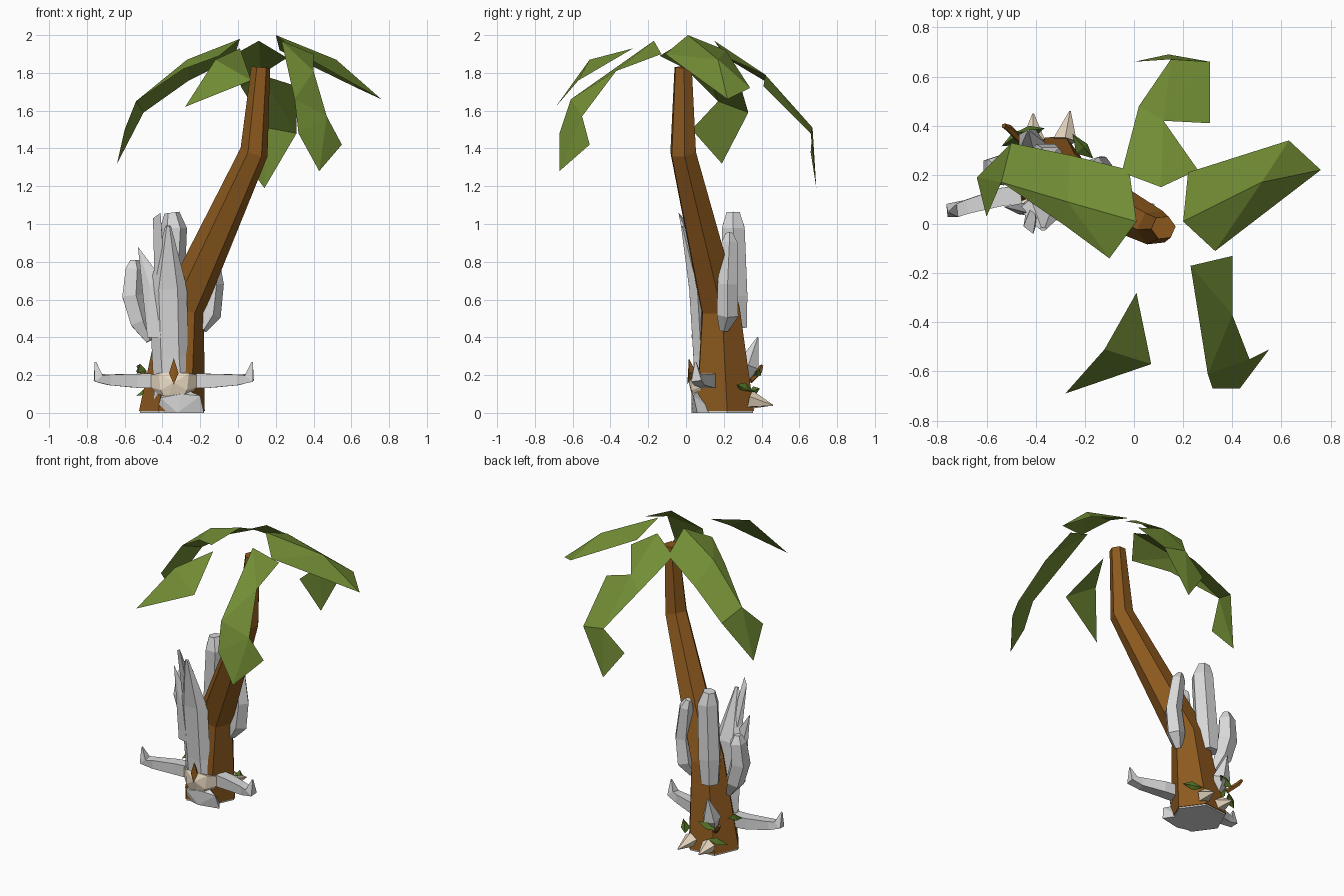
import bpy, bmesh, math
from mathutils import Vector

cube = bpy.data.objects.get("Cube")
if cube:
    bpy.data.objects.remove(cube)


def material(name, r, g, b):
    mat = bpy.data.materials.new(name)
    mat.use_nodes = True
    mat.diffuse_color = (r, g, b, 1)
    mat.node_tree.nodes["Principled BSDF"].inputs["Base Color"].default_value = (r, g, b, 1)
    return mat


leaf_green = material("leaf green", 0.167, 0.265, 0.035)
sprig_green = material("sprig green", 0.09, 0.17, 0.02)
bark = material("bark brown", 0.265, 0.1, 0.013)
stone = material("pale stone", 0.69, 0.69, 0.69)
bone = material("bone cream", 0.8, 0.68, 0.52)


def finish(name, bm, mat):
    mesh = bpy.data.meshes.new(name)
    bm.to_mesh(mesh)
    bm.free()
    mesh.materials.append(mat)
    obj = bpy.data.objects.new(name, mesh)
    bpy.context.collection.objects.link(obj)
    return obj


def cm(point):
    """Points are written in hundredths of a unit."""
    return Vector(point) / 100


def loft(name, mat, path, sides=6, flat_start=False, squash=1.0, turn=0.0):
    """Skin rings along a path of (x, y, z, radius)."""
    bm = bmesh.new()
    centres = [cm(p[:3]) for p in path]
    overall = (centres[-1] - centres[0]).normalized()
    ref = Vector((0, 1, 0)) if abs(overall.y) < 0.8 else Vector((1, 0, 0))
    rings = []
    for i, c in enumerate(centres):
        t = centres[min(i + 1, len(path) - 1)] - centres[max(i - 1, 0)]
        t = Vector((0, 0, 1)) if flat_start and i == 0 else t.normalized()
        u = ref.cross(t).normalized()
        v = t.cross(u)
        r = path[i][3] / 100
        ring = []
        for k in range(sides):
            a = math.tau * (k + turn) / sides
            ring.append(bm.verts.new(c + u * math.cos(a) * r + v * math.sin(a) * r * squash))
        rings.append(ring)
    for low, high in zip(rings, rings[1:]):
        for k in range(sides):
            n = (k + 1) % sides
            bm.faces.new((low[k], low[n], high[n], high[k]))
    bm.faces.new(rings[0][::-1])
    bm.faces.new(rings[-1])
    bmesh.ops.recalc_face_normals(bm, faces=bm.faces)
    return finish(name, bm, mat)


def hull(name, mat, points):
    bm = bmesh.new()
    for p in points:
        bm.verts.new(cm(p))
    bmesh.ops.convex_hull(bm, input=bm.verts)
    return finish(name, bm, mat)


def sheet(name, mat, points, faces):
    """Thin folded leaf; each face is a word of point letters."""
    bm = bmesh.new()
    verts = {letter: bm.verts.new(cm(p)) for letter, p in points.items()}
    for word in faces.split():
        bm.faces.new([verts[c] for c in word])
    bmesh.ops.recalc_face_normals(bm, faces=bm.faces)
    bm.normal_update()
    if sum(f.normal.z for f in bm.faces) < 0:
        bmesh.ops.reverse_faces(bm, faces=bm.faces)
    return finish(name, bm, mat)


# Bent palm trunk
loft("trunk", bark, [(-35, 20, 1, 17.5), (-29, 18, 56, 11.5), (8.5, -1.5, 138, 7.5), (12, -1.5, 183, 5)],
     flat_start=True, turn=0.1)

# Palm fronds
sheet("left_frond", leaf_green, dict(
    a=(-2, 22, 188), b=(1, 1, 198), c=(-10, -14, 189), k=(-26, 28, 176), n=(-27, 9, 187),
    l=(-29, 0, 182), d=(-50, 33, 159), m=(-54, 17, 165), t=(-64, 19, 132), u=(-60, 3, 150)),
    "abnk knmd bcn cln lmn mut mtd")
sheet("right_frond", leaf_green, dict(
    a=(22, 21, 192), b=(20, 1, 200), c=(33, -11, 190), m=(52, 17, 187),
    d=(76, 22, 166), e=(63, 34, 172)),
    "abm ame bcm cdm mde")
sheet("back_frond", leaf_green, dict(
    a=(11, 15, 197), b=(26, 22, 188), c=(12, 42, 179), d=(31, 41, 173), e=(31, 66, 148),
    f=(14, 69, 119), g=(0, 66, 138), h=(2, 48, 172), i=(-5, 21, 188), m=(15, 67, 151)),
    "abc aci ich cde cem cmh mef mfg")
sheet("front_right_frond", leaf_green, dict(
    a=(23, -17, 197), b=(40, -13, 190), c=(40, -37, 181), d=(30, -61, 166),
    e=(47, -55, 157), f=(55, -51, 142), g=(43, -67, 128), h=(32, -67, 148)),
    "abc acd ced deh efg egh")
sheet("front_left_frond", leaf_green, dict(
    a=(1, -28, 193), b=(-12, -51, 187), c=(-28, -69, 162), d=(7, -57, 176)),
    "abd bcd")

# Stone shards standing against the trunk
loft("front_shard", stone, [(-34, 9, 1, 10), (-36, 8, 30, 9.5), (-37, 6, 66, 10), (-37, -2, 99, 1.5)],
     squash=0.5)
hull("front_shard_left_spike", stone,
     [(-48, 5, 40), (-40, 3, 40), (-43, 9, 45), (-47, 4, 68), (-41, 4, 72), (-53, 7, 88)])
hull("front_shard_tall_spike", stone,
     [(-44, 5, 60), (-38, 5, 60), (-41, 9, 62), (-44, 1, 90), (-40, 2, 92), (-45, -1, 103), (-41, -4, 106)])
loft("back_shard", stone, [(-37, 27, 45, 6), (-36, 26, 62, 7.5), (-34, 25, 98, 7), (-35, 25, 106, 4)])
loft("left_shard", stone, [(-47, 21, 38, 2), (-52, 22, 48, 6), (-56, 22, 62, 6.5), (-55, 23, 76, 5.5), (-55, 23, 81, 2.5)],
     sides=5)
loft("right_shard", stone, [(-19, 20, 44, 2.5), (-15, 22, 52, 6), (-13, 22, 68, 5.5), (-16, 23, 90, 4.5), (-18, 23, 95, 2)],
     sides=5)

# Rocks round the foot
hull("front_rock", stone,
     [(-43, 6, 0), (-18, 6, 0), (-25, 16, 0), (-38, 16, 0), (-32, 3, 0),
      (-41, 3, 8), (-20, 4, 9), (-30, 3, 10), (-36, 10, 16)])
loft("ground_slab", stone, [(-35, 20, 0, 17), (-35, 20, 1.2, 17)], flat_start=True, turn=0.1)

# Horned skull on the front
hull("skull", bone,
     [(-47, 9, 20), (-21, 9, 20), (-47, 9, 14), (-21, 9, 14), (-42, 4, 21), (-26, 4, 21),
      (-41, 3, 12), (-27, 3, 12), (-38, 4, 6), (-30, 4, 6), (-34, 1.5, 16), (-34, 14, 18)])
hull("skull_marking", bark,
     [(-34, 1.5, 29), (-36.5, 1.5, 21), (-31.5, 1.5, 21), (-34, 0.7, 15), (-34, 5, 22)])
for side, label in ((-1, "right"), (1, "left")):
    horn = [(12, 12, 17, 5.5), (20, 11, 17, 5.2), (34, 7, 17.5, 4), (40, 5.5, 18.5, 3.8), (41.5, 5, 27, 0.5)]
    loft(label + "_horn", stone, [(-34 + side * x, y, z, r) for x, y, z, r in horn],
         sides=4, turn=0.5)

# Spikes poking out of the back of the trunk
for name, mat, path in (
        ("bone_spike_inner", bone, [(-28, 34, 7, 5), (-26, 46, 4, 0.3)]),
        ("bone_spike_outer", bone, [(-41, 34, 6, 5), (-41, 45, 4, 0.3)]),
        ("back_stone_spike", stone, [(-42, 30, 16, 2), (-42, 33, 25, 6), (-43, 38, 40, 0.4)]),
        ("twig", bark, [(-46, 34, 17, 1.5), (-51, 39, 22, 1.5), (-53, 40, 25, 1)])):
    loft(name, mat, path, sides=5)

# Small leafy sprigs: a folded blade growing outward from the trunk
for i, (x, y, z, angle) in enumerate(((-50, 22, 22, 170), (-47, 34, 10, 125),
                                      (-22, 30, 12, 40), (-42, 36, 20, 100))):
    a = math.radians(angle)
    base = Vector((x, y, z))
    out = Vector((math.cos(a), math.sin(a), 0))
    across = Vector((-out.y, out.x, 0))
    rise = Vector((0, 0, 1))
    sheet("sprig_%d" % (i + 1), sprig_green, dict(
        a=base - out * 2, l=base + out * 2 + across * 7 - rise, m=base + out * 2 + rise * 4,
        r=base + out * 2 - across * 6 + rise * 3, t=base + out * 4),
        "aml arm mtl mrt")
